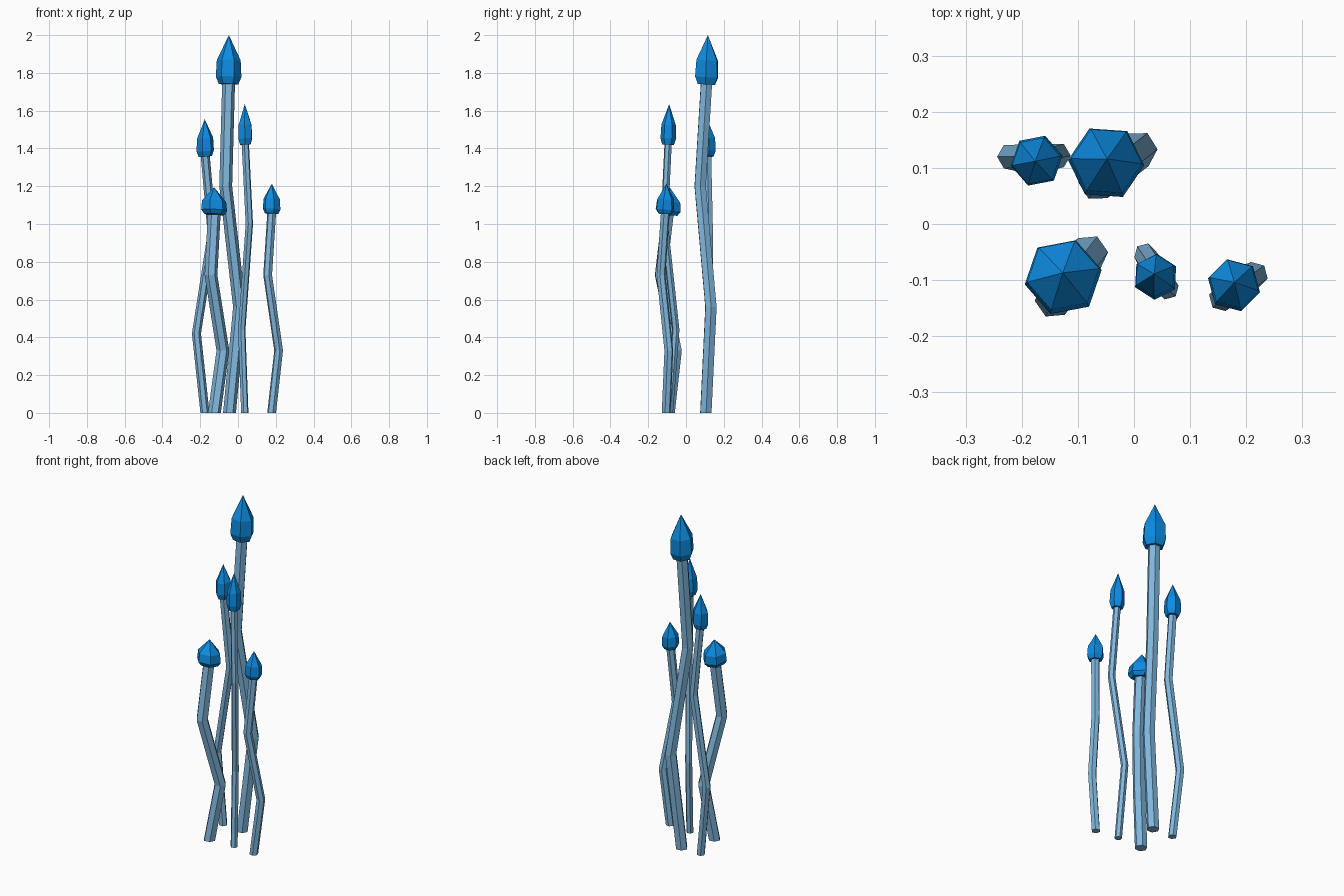
import bpy, bmesh, math
from mathutils import Vector

if "Cube" in bpy.data.objects:
    bpy.data.objects.remove(bpy.data.objects["Cube"])


def material(name, rgb):
    m = bpy.data.materials.new(name)
    m.diffuse_color = (*rgb, 1)
    m.use_nodes = True
    m.node_tree.nodes["Principled BSDF"].inputs["Base Color"].default_value = m.diffuse_color
    return m


STALK = material("pale blue stalk", (0.22, 0.48, 0.73))
HEAD = material("bright blue bud", (0.004, 0.26, 0.75))


def loft(name, rings, mat, tip=None):
    """Six-sided skin through rings of (centre, radius, phase, axis), capped or pointed."""
    bm = bmesh.new()
    loops = []
    for centre, radius, phase, axis in rings:
        tilt = Vector((0, 0, 1)).rotation_difference(axis)
        loop = []
        for i in range(6):
            a = math.radians(phase + 60 * i)
            p = Vector((math.cos(a), math.sin(a), 0)) * radius
            loop.append(bm.verts.new(centre + tilt @ p))
        loops.append(loop)
    for lo, hi in zip(loops, loops[1:]):
        for i in range(6):
            j = (i + 1) % 6
            bm.faces.new((lo[i], lo[j], hi[j], hi[i]))
    bm.faces.new(loops[0][::-1])
    top = loops[-1]
    if tip is None:
        bm.faces.new(top)
    else:
        apex = bm.verts.new(tip)
        for i in range(6):
            bm.faces.new((top[i], top[(i + 1) % 6], apex))
    bmesh.ops.recalc_face_normals(bm, faces=bm.faces)
    mesh = bpy.data.meshes.new(name)
    bm.to_mesh(mesh)
    bm.free()
    mesh.materials.append(mat)
    bpy.context.collection.objects.link(bpy.data.objects.new(name, mesh))


# name, stalk path (base, two kinks, neck), stalk radius, stalk phase, apex, bud radius, bud phase
PLANTS = [
    ("tall", [(-.045, .105, 0), (.008, .132, .56), (-.065, .075, 1.2), (-.05, .108, 1.74)],
     .034, 2, (-.048, .116, 2.0), .068, -4),
    ("back_left", [(-.175, .11, 0), (-.22, .12, .42), (-.137, .122, .95), (-.173, .113, 1.357)],
     .024, 0, (-.176, .112, 1.555), .047, 11),
    ("front_left", [(-.125, -.09, 0), (-.08, -.053, .33), (-.143, -.134, .73), (-.126, -.096, 1.05)],
     .034, 5, (-.127, -.087, 1.195), .07, 11),
    ("front_middle", [(.036, -.088, 0), (.02, -.054, .44), (.06, -.115, 1.0), (.039, -.095, 1.42)],
     .02, 15, (.036, -.089, 1.635), .041, 27),
    ("front_right", [(.178, -.105, 0), (.215, -.091, .33), (.157, -.132, .73), (.178, -.11, 1.055)],
     .024, 45, (.179, -.104, 1.213), .048, 45),
]

for name, path, r, phase, apex, bud_r, bud_phase in PLANTS:
    pts = [Vector(p) for p in path]
    up = Vector((0, 0, 1))
    # crooked hexagonal stalk
    loft(name + "_stalk", [(p, r, phase, up) for p in pts], STALK)
    # pointed bud leaning along the last stalk segment
    tip, neck = Vector(apex), pts[-1]
    axis = (neck - pts[-2]).normalized()
    rings = [(neck.lerp(tip, t), bud_r * s, bud_phase, axis)
             for t, s in ((0, .76), (.15, 1), (.49, .93))]
    loft(name + "_bud", rings, HEAD, tip)
